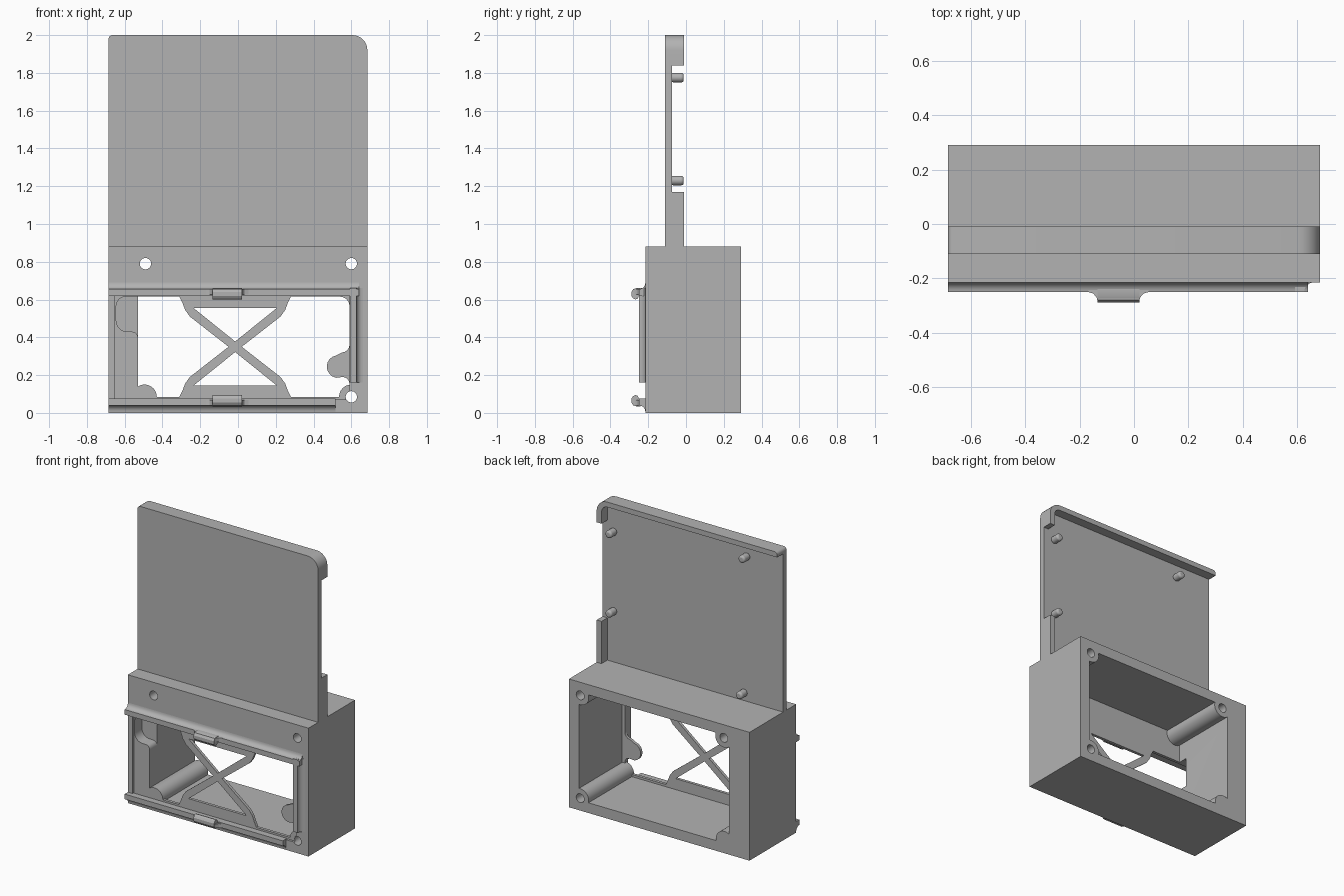
import bpy, bmesh, math
from mathutils import Vector

cube = bpy.data.objects.get("Cube")
if cube:
    bpy.data.objects.remove(cube)

GREY = (0.45, 0.45, 0.45, 1)
grey = bpy.data.materials.new("plain grey")
grey.use_nodes = True
grey.diffuse_color = GREY
grey.node_tree.nodes["Principled BSDF"].inputs["Base Color"].default_value = GREY


def prism(name, pts, a, b, axis="y"):
    """Extrude a 2D outline from a to b: y uses (x, z), x uses (y, z), z uses (y, x)."""
    place = {"x": lambda p, t: (t, p[0], p[1]),
             "y": lambda p, t: (p[0], t, p[1]),
             "z": lambda p, t: (p[1], p[0], t)}[axis]
    bm = bmesh.new()
    face = bm.faces.new([bm.verts.new(place(p, a)) for p in pts])
    ext = bmesh.ops.extrude_face_region(bm, geom=[face])
    shift = Vector(place((0, 0), b - a))
    bmesh.ops.translate(bm, vec=shift,
                        verts=[v for v in ext["geom"] if isinstance(v, bmesh.types.BMVert)])
    bmesh.ops.recalc_face_normals(bm, faces=bm.faces)
    mesh = bpy.data.meshes.new(name)
    bm.to_mesh(mesh)
    bm.free()
    mesh.materials.append(grey)
    obj = bpy.data.objects.new(name, mesh)
    bpy.context.collection.objects.link(obj)
    return obj


def rect(x0, x1, z0, z1):
    return [(x0, z0), (x1, z0), (x1, z1), (x0, z1)]


def arc(cx, cz, r, start, end, n=8):
    angles = [math.radians(start + (end - start) * i / n) for i in range(n + 1)]
    return [(cx + r * math.cos(t), cz + r * math.sin(t)) for t in angles]


def rod(name, x, z, r, a, b):
    return prism(name, arc(x, z, r, 0, 360, 32)[:-1], a, b)


def cut(obj, cutters):
    """Subtract the cutters from obj, then discard them."""
    bpy.context.view_layer.objects.active = obj
    for c in cutters:
        mod = obj.modifiers.new("cut", "BOOLEAN")
        mod.operation, mod.solver, mod.object = "DIFFERENCE", "EXACT", c
        bpy.ops.object.modifier_apply(modifier=mod.name)
    for c in cutters:
        bpy.data.objects.remove(c)


W, FRONT, BACK, TOP = 0.685, -0.215, 0.29, 0.88
SCREWS = [(0.6, 0.79), (-0.49, 0.79), (0.6, 0.085)]
BOSSES = SCREWS + [(-0.495, 0.085)]


def minus_bosses(obj):
    cut(obj, [rod("boss", x, z, 0.065, -0.5, 0.5) for x, z in BOSSES])
    return obj


# Housing: hollow from the back, leaving screw bosses in the corners
housing = prism("housing", rect(-W, W, 0, TOP), FRONT, BACK)
cavity = minus_bosses(prism("cavity", rect(-0.53, 0.61, 0.07, 0.81), -0.18, 0.35))
recess = prism("recess", rect(-0.65, 0.59, 0.07, 0.62), -0.3, -0.2)

# Window openings either side of the cross brace
MID, LOW, HIGH, CZ = -0.015, 0.085, 0.615, 0.35
brace = [(-0.295, 0), (-0.28, 0.03), (-0.265, 0.07), (-0.24, 0.105)]
upper = [(MID + x, HIGH - d) for x, d in brace]
lower = [(MID + x, LOW + d) for x, d in reversed(brace)]
left_pts = upper + [(MID - 0.035, CZ)] + lower + [(-0.53, LOW), (-0.53, HIGH)]
flip = lambda pts: [(2 * MID - x, z) for x, z in pts]
tab = (arc(0.555, 0.155, 0.035, 0, 90, 4) + arc(0.53, 0.245, 0.06, 260, 100, 8)
       + arc(0.55, 0.36, 0.04, -90, 0, 4))
right_pts = (flip(upper) + [(MID + 0.035, CZ)] + flip(lower) + [(0.59, LOW)]
             + tab + arc(0.54, 0.565, 0.05, 0, 90))
windows = [minus_bosses(prism("window", p, -0.3, -0.15)) for p in (left_pts, right_pts)]
notch = prism("notch", [(-0.5, HIGH)] + arc(-0.595, 0.565, 0.05, 90, 180)
              + arc(-0.585, 0.49, 0.06, 180, 270) + arc(-0.56, 0.4, 0.03, 90, 0, 4)
              + [(-0.5, 0.4)], -0.3, -0.12)
triangles = [prism("triangle", [(MID - 0.22, CZ + s * 0.205), (MID + 0.22, CZ + s * 0.205),
                                (MID, CZ + s * 0.028)], -0.3, -0.15) for s in (1, -1)]
holes = [rod("hole", x, z, 0.03, -0.4, 0.4) for x, z in SCREWS]
cut(housing, [cavity, recess, notch] + windows + triangles + holes)


# Raised ridges around the recess, filleted into the wall on the outside
def ridge(name, inner, sign, a, b, axis):
    fillet = arc(-0.25, 0.07, 0.035, 270, 360, 6)
    pts = [(-0.205, 0), (-0.25, 0)] + fillet + [(-0.205, 0.07)]
    return prism(name, [(y, inner + sign * d) for y, d in pts], a, b, axis)


ridges = [ridge("top_ridge", 0.62, 1, -W, 0.64, "x"),
          ridge("bottom_ridge", 0.075, -1, -W, 0.515, "x"),
          ridge("side_ridge", 0.592, 1, 0.16, 0.66, "z")]

# Snap clips with flared roots, hooked over the top and bottom of the recess
hook = [(-0.24, 0.04), (-0.265, 0.04), (-0.28, 0.034), (-0.289, 0.02), (-0.289, 0),
        (-0.28, -0.014), (-0.268, -0.02), (-0.255, -0.015), (-0.25, 0), (-0.24, 0)]
root = [(-0.24, -0.17), (-0.25, -0.17), (-0.256, -0.15), (-0.27, -0.138), (-0.28, -0.135),
        (-0.28, 0.02), (-0.27, 0.023), (-0.256, 0.035), (-0.25, 0.055), (-0.24, 0.055)]
clips = []
for name, z, s in (("top", 0.62, 1), ("bottom", 0.075, -1)):
    clips.append(prism(name + "_clip", [(y, z + s * d) for y, d in hook], -0.135, 0.02, "x"))
    clips.append(prism(name + "_clip_root", root, z + s * 0.008, z + s * 0.036, "z"))

# Upright board plate with a partial rim on the back
outline = ([(-W, TOP - 0.01), (W, TOP - 0.01)] + arc(W - 0.08, 1.92, 0.08, 0, 90)
           + arc(-W + 0.02, 1.98, 0.02, 90, 180, 4))
plate = prism("board_plate", outline, -0.11, -0.01)
pocket = prism("pocket", [(-0.8, 0.8), (0.648, 0.8)] + arc(0.603, 1.92, 0.045, 0, 90)
               + [(-0.8, 1.965)], -0.074, 0.1)
gap = prism("rim_gap", rect(0.6, 0.8, 1.17, 1.84), -0.074, 0.1)
cut(plate, [pocket, gap])

# Board pegs with rounded tips
pegs = []
for x, z in ((0.6, 1.775), (0.6, 1.23), (-0.41, 1.875), (-0.39, 0.935)):
    peg = rod("board_peg", x, z, 0.025, -0.08, -0.012)
    bevel = peg.modifiers.new("round", "BEVEL")
    bevel.width, bevel.segments, bevel.limit_method = 0.012, 3, "ANGLE"
    pegs.append(peg)

# Smooth the curved surfaces, keep the edges sharp
bpy.ops.object.select_all(action="DESELECT")
for obj in [housing, plate] + ridges + clips + pegs:
    obj.select_set(True)
bpy.context.view_layer.objects.active = housing
bpy.ops.object.shade_smooth_by_angle(angle=math.radians(30))
